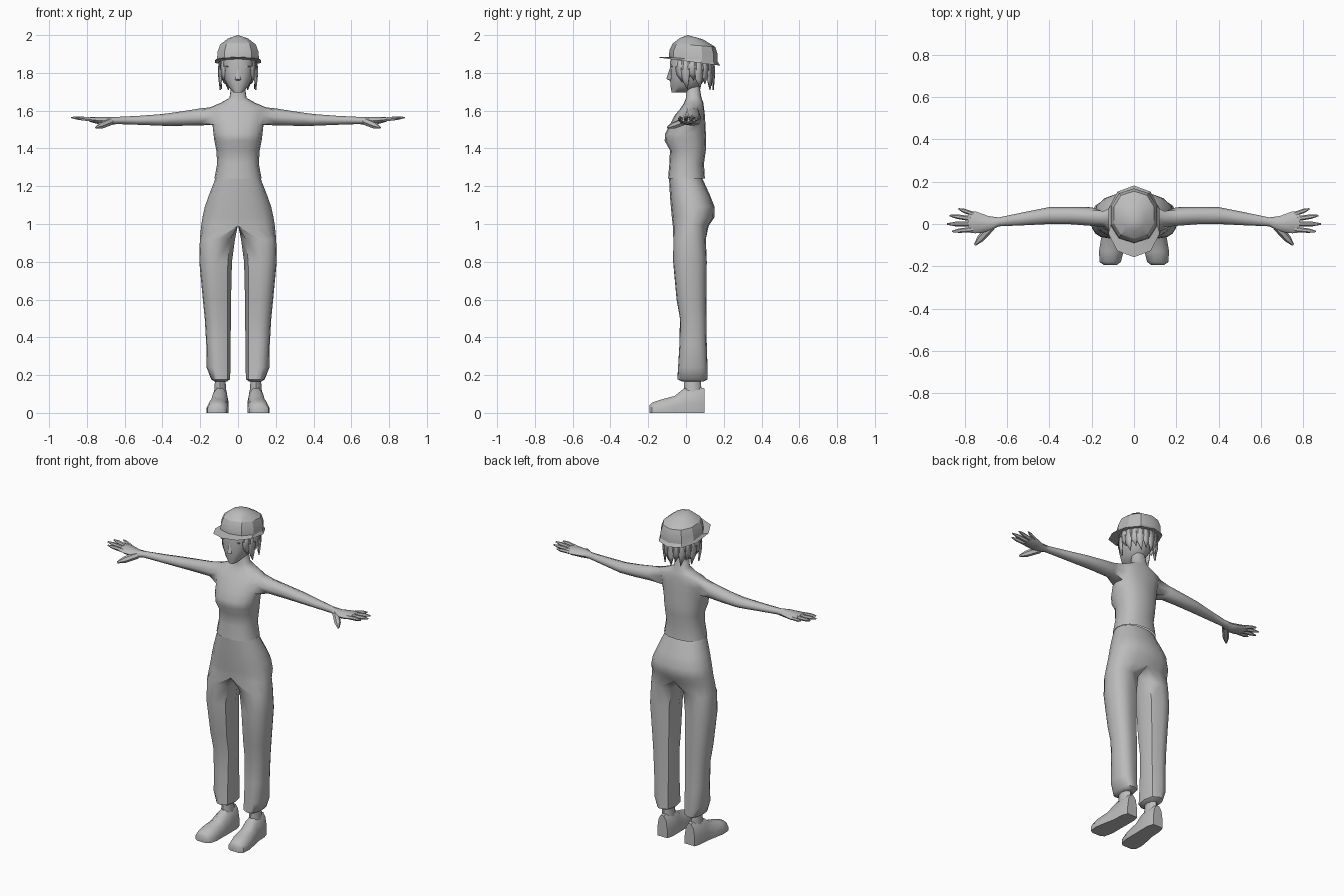
import bpy, bmesh, math
from mathutils import Vector

if "Cube" in bpy.data.objects:
    bpy.data.objects.remove(bpy.data.objects["Cube"])

grey = bpy.data.materials.new("plain_grey")
grey.diffuse_color = (0.5, 0.5, 0.5, 1)
grey.use_nodes = True
grey.node_tree.nodes["Principled BSDF"].inputs["Base Color"].default_value = grey.diffuse_color


def spow(v, p):
    return math.copysign(abs(v) ** p, v)


def half_ring(bm, z, w, yf, yb, tilt=0.0, n=8, p=0.85):
    """Half outline at height z, from front centre round +x to back centre."""
    out = []
    for i in range(n + 1):
        a = -math.pi / 2 + math.pi * i / n
        x = 0 if i in (0, n) else w * spow(math.cos(a), p)
        y = (yf + yb) / 2 + (yb - yf) / 2 * spow(math.sin(a), p)
        out.append(bm.verts.new((x, y, z + tilt * y)))
    return out


def bridge(bm, a, b, closed=False, skip=()):
    n = len(a)
    for i in range(n if closed else n - 1):
        if i not in skip:
            j = (i + 1) % n
            bm.faces.new((a[i], a[j], b[j], b[i]))


def finish(bm, name, angle=40, mirror=True, thickness=0):
    bmesh.ops.recalc_face_normals(bm, faces=bm.faces)
    me = bpy.data.meshes.new(name)
    bm.to_mesh(me)
    bm.free()
    me.materials.append(grey)
    ob = bpy.data.objects.new(name, me)
    bpy.context.collection.objects.link(ob)
    bpy.ops.object.select_all(action='DESELECT')
    ob.select_set(True)
    bpy.context.view_layer.objects.active = ob
    bpy.ops.object.shade_smooth_by_angle(angle=math.radians(angle))
    if thickness:
        ob.modifiers.new("thickness", 'SOLIDIFY').thickness = thickness
    if mirror:
        ob.modifiers.new("mirror", 'MIRROR').merge_threshold = 0.0005
    return ob


# Torso with neck; the side opening between rings 5 and 7 grows into the arm
bm = bmesh.new()
torso = [half_ring(bm, *r) for r in [
    (1.24, .125, -.095, .10), (1.32, .11, -.088, .095), (1.39, .115, -.085, .105),
    (1.44, .125, -.113, .107), (1.48, .13, -.11, .105), (1.525, .135, -.085, .103),
    (1.575, .145, -.06, .10), (1.617, .15, -.025, .095), (1.642, .09, -.01, .092),
    (1.668, .045, 0, .082), (1.74, .035, .0, .07)]]
for i in range(len(torso) - 1):
    bridge(bm, torso[i], torso[i + 1], skip=(3, 4) if i in (5, 6) else ())
lo, mid, hi = torso[5:8]
prev = [lo[3], lo[4], lo[5], mid[5], hi[5], hi[4], hi[3], mid[3]]
for x, yc, ry, zc, rz in [
        (.2, .035, .044, 1.567, .045), (.3, .04, .041, 1.558, .038), (.4, .04, .04, 1.551, .031),
        (.52, .025, .031, 1.549, .024), (.64, .01, .021, 1.548, .019), (.69, .0, .038, 1.545, .021),
        (.75, .008, .052, 1.549, .018), (.785, .01, .05, 1.553, .012)]:
    ring = []
    for k in range(8):
        a = math.radians(225 + 45 * k)
        ring.append(bm.verts.new((x, yc + ry * math.cos(a), zc + rz * math.sin(a))))
    bridge(bm, prev, ring, closed=True)
    prev = ring
bm.faces.new(prev)
finish(bm, "torso_and_arms", 60)

# Fingers and thumb
bm = bmesh.new()
for base, tip, r in [
        ((.76, .047, 1.552), (.83, .072, 1.562), .011), ((.77, .025, 1.553), (.872, .04, 1.564), .012),
        ((.77, .0, 1.553), (.885, .0, 1.564), .012), ((.76, -.025, 1.552), (.86, -.035, 1.562), .012),
        ((.675, -.012, 1.542), (.752, -.098, 1.51), .02)]:
    b, t = Vector(base), Vector(tip)
    rot = (t - b).to_track_quat('Z', 'Y').to_matrix()
    rings = []
    for f, s in ((0, 1), (.65, .9), (1, .3)):
        rings.append([bm.verts.new(b.lerp(t, f) + rot @ Vector(
            (r * s * math.cos(k * math.tau / 6), r * s * math.sin(k * math.tau / 6), 0)))
            for k in range(6)])
    bridge(bm, rings[0], rings[1], True)
    bridge(bm, rings[1], rings[2], True)
    bm.faces.new(rings[2])
finish(bm, "fingers")

# Trousers: half pelvis that splits at the crotch into a leg
bm = bmesh.new()
pelvis = [half_ring(bm, *r) for r in [
    (1.245, .118, -.09, .085), (1.15, .155, -.085, .128), (1.09, .176, -.08, .152),
    (1.035, .188, -.075, .15), (.99, .195, -.07, .12)]]
for a, b in zip(pelvis, pelvis[1:]):
    bridge(bm, a, b)
prev = pelvis[-1] + [bm.verts.new((0, y, .995)) for y in (.075, .025, -.025)]
for z, xi, xo, yf, yb in [
        (.92, .016, .202, -.067, .105), (.8, .032, .205, -.068, .11), (.6, .037, .186, -.05, .108),
        (.5, .037, .176, -.032, .108), (.36, .04, .168, -.035, .11), (.24, .04, .166, -.042, .114),
        (.178, .042, .142, -.046, .115), (.165, .06, .122, -.02, .09)]:
    ring = []
    for d in [-90 + 22.5 * k for k in range(9)] + [135, 180, 225]:
        a = math.radians(d)
        ring.append(bm.verts.new(((xi + xo) / 2 + (xo - xi) / 2 * spow(math.cos(a), .85),
                                  (yf + yb) / 2 + (yb - yf) / 2 * spow(math.sin(a), .85), z)))
    bridge(bm, prev, ring, closed=True)
    prev = ring
bm.faces.new(prev)
finish(bm, "trousers", 50)

# Ankles
bm = bmesh.new()
rings = [[bm.verts.new((.094 + rx * math.cos(k * math.tau / 8), .035 + ry * math.sin(k * math.tau / 8), z))
          for k in range(8)] for z, rx, ry in ((.09, .036, .05), (.135, .03, .046), (.2, .027, .042))]
for a, b in zip(rings, rings[1:]):
    bridge(bm, a, b, True)
finish(bm, "ankles", 60)

# Shoes: flat-soled sections running from toe to heel
bm = bmesh.new()
prev = None
for y, cx, w, h in [(-.194, .112, .03, .035), (-.18, .112, .05, .05), (-.13, .108, .058, .066),
                    (-.06, .102, .052, .085), (-.01, .096, .047, .125), (.06, .094, .045, .132),
                    (.097, .093, .034, .125)]:
    ring = [bm.verts.new((cx + w * u, y, .005 + h * v)) for u, v in
            ((-1, 0), (-1, .35), (-.75, .8), (-.3, 1), (.3, 1), (.75, .8), (1, .35), (1, 0))]
    for v in (ring[0], ring[-1]):
        v.co.z = 0.0
    if prev:
        bridge(bm, prev, ring, closed=True)
    else:
        bm.faces.new(ring)
    prev = ring
bm.faces.new(prev)
finish(bm, "shoes", 45)

# Head
bm = bmesh.new()
head = [half_ring(bm, *r) for r in [
    (1.695, .022, -.076, .0), (1.73, .056, -.082, .075), (1.78, .08, -.085, .11),
    (1.84, .089, -.086, .13), (1.91, .088, -.078, .13)]]
for a, b in zip(head, head[1:]):
    bridge(bm, a, b)
bm.faces.new(head[0])
finish(bm, "head", 50)

# Nose
bm = bmesh.new()
top, tip, under, side = [bm.verts.new(c) for c in (
    (0, -.084, 1.83), (0, -.104, 1.768), (0, -.08, 1.757), (.017, -.08, 1.762))]
bm.faces.new((top, tip, side))
bm.faces.new((tip, under, side))
finish(bm, "nose", 20)

# Closed eyelids
bm = bmesh.new()
bmesh.ops.create_cube(bm, size=1)
for v in bm.verts:
    v.co = (.048 + v.co.x * .03, -.075 + v.co.y * .008, 1.835 + v.co.z * .005)
finish(bm, "eyelids", 20)

# Hat: brim and faceted dome, tipped up at the front
bm = bmesh.new()
hat = [half_ring(bm, *r, n=5, p=.9) for r in [
    (1.862, .10, -.08, .15, -.13), (1.862, .127, -.157, .182, -.13), (1.875, .116, -.09, .168, -.1),
    (1.912, .113, -.088, .168, -.08), (1.95, .099, -.07, .155, -.08), (1.983, .055, -.032, .09, -.06)]]
for a, b in zip(hat, hat[1:]):
    bridge(bm, a, b)
peak = bm.verts.new((0, .01, 2.0))
for i in range(5):
    bm.faces.new((hat[-1][i], hat[-1][i + 1], peak))
finish(bm, "hat", 25)

# Hair: pointed strands hanging from under the hat
bm = bmesh.new()
lengths = (.06, .11, .15, .10, .145, .12, .15, .13, .15)
for k, length in enumerate(lengths):
    mid_a = math.radians(-55 + 18 * k)

    def at(a, r, z):
        return bm.verts.new((max(0, r * .105 * math.cos(a)), .035 + r * .118 * math.sin(a), z))
    rows = [[at(mid_a - s, r, z), at(mid_a + s, r, z)] for s, r, z in
            ((.2, .95, 1.885), (.2, 1.02, 1.86 - length * .3), (.15, 1.0, 1.86 - length * .65))]
    bridge(bm, rows[0], rows[1])
    bridge(bm, rows[1], rows[2])
    end = at(mid_a + .08, .88 if k % 2 else .95, 1.86 - length)
    bm.faces.new((rows[2][0], rows[2][1], end))
finish(bm, "hair", 30, thickness=.008)
